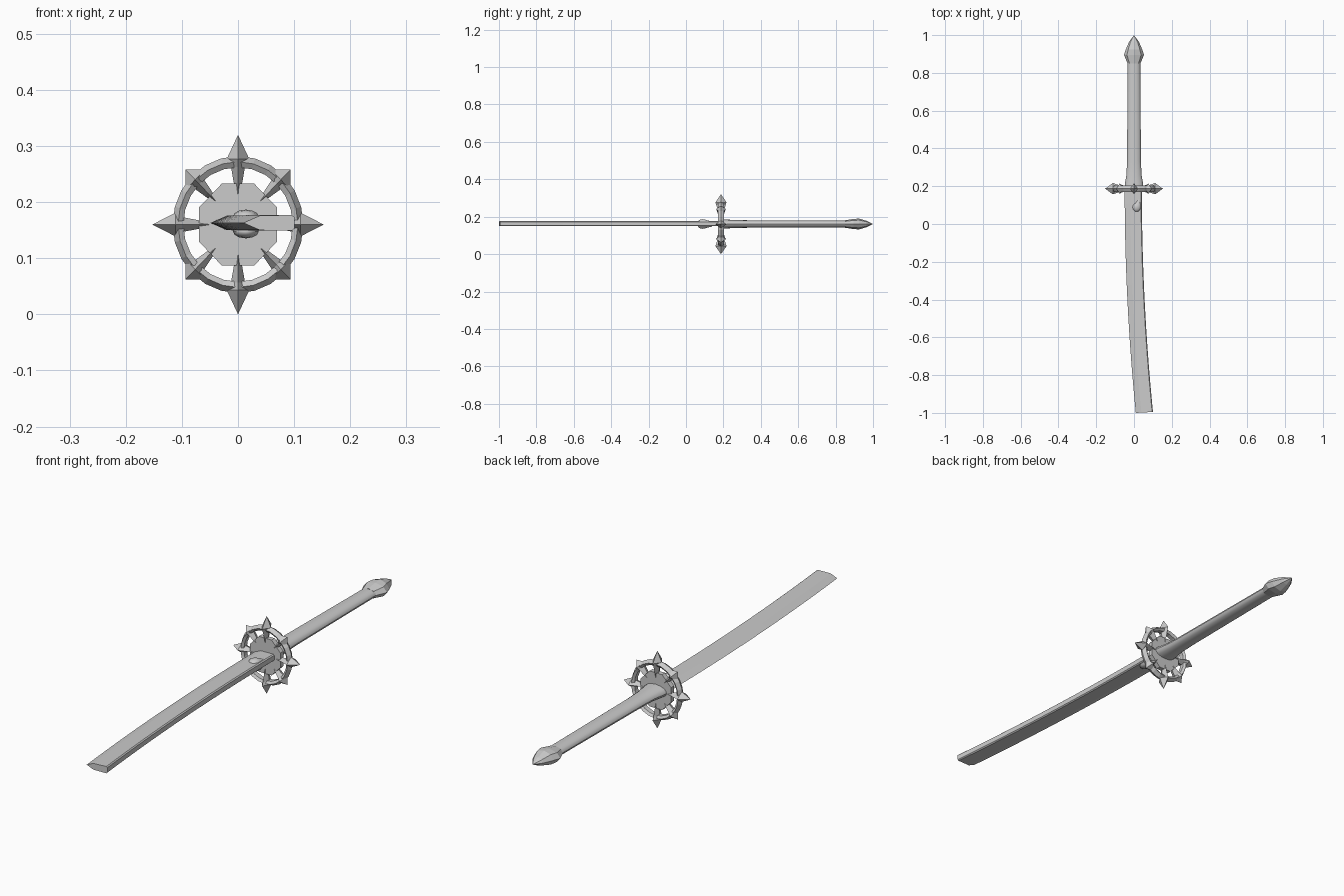
import bpy, bmesh, math
from mathutils import Matrix, Vector

if "Cube" in bpy.data.objects:
    bpy.data.objects.remove(bpy.data.objects["Cube"])

CZ = 0.161           # height of the sword axis
GUARD_Y = 0.187


def make(name, rings, caps=True, closed=False, smooth=None):
    """Skin a list of equal-length vertex rings into an object."""
    bm = bmesh.new()
    vs = [[bm.verts.new(p) for p in r] for r in rings]
    n = len(rings[0])
    for i in range(len(rings) if closed else len(rings) - 1):
        a, b = vs[i], vs[(i + 1) % len(rings)]
        for k in range(n):
            bm.faces.new((a[k], a[(k + 1) % n], b[(k + 1) % n], b[k]))
    if caps and not closed:
        bm.faces.new(vs[0])
        bm.faces.new(vs[-1])
    bmesh.ops.remove_doubles(bm, verts=bm.verts, dist=1e-5)
    bmesh.ops.recalc_face_normals(bm, faces=bm.faces)
    me = bpy.data.meshes.new(name)
    bm.to_mesh(me)
    bm.free()
    ob = bpy.data.objects.new(name, me)
    bpy.context.collection.objects.link(ob)
    if smooth:
        bpy.context.view_layer.objects.active = ob
        ob.select_set(True)
        bpy.ops.object.shade_smooth_by_angle(angle=math.radians(smooth))
        ob.select_set(False)
    return ob


def oval(y, rx, rz, n, cx=0.0):
    return [(cx + rx * math.cos(2 * math.pi * k / n), y,
             CZ + rz * math.sin(2 * math.pi * k / n)) for k in range(n)]


# Curved single-edged blade with a square-cut end
section = [(-1, 0), (-0.35, 0.013), (0.9, 0.014), (1, 0.010),
           (1, -0.010), (0.9, -0.014), (-0.35, -0.013)]
rings = []
for i in range(15):
    t = i / 14
    cx = -0.004 + 0.059 * t * t
    rings.append([(cx + 0.0455 * u, 0.19 - 1.185 * t - 0.005 * (0.5 - u / 2) * t, CZ + 0.002 + w)
                  for u, w in section])
make("blade", rings)

# Handle with flared collar, and faceted pommel
make("handle", [oval(y, rx, rz, 16) for y, rx, rz in
                [(0.19, 0.050, 0.025), (0.215, 0.048, 0.024), (0.26, 0.040, 0.021),
                 (0.33, 0.037, 0.020), (0.6, 0.035, 0.019), (0.88, 0.033, 0.018)]], smooth=40)
make("pommel", [oval(y, rx, rz, 8) for y, rx, rz in
                [(0.85, 0.034, 0.020), (0.895, 0.053, 0.027), (0.925, 0.043, 0.029),
                 (0.965, 0.026, 0.017), (1.0, 0, 0)]])

# Teardrop ornament on both faces of the blade
for side in (1, -1):
    rings = []
    for y, cx, r in [(0.064, 0.014, 0), (0.068, 0.014, 0.012), (0.078, 0.014, 0.020),
                     (0.09, 0.014, 0.023), (0.102, 0.016, 0.020), (0.112, 0.021, 0.013),
                     (0.125, 0.026, 0.007), (0.145, 0.024, 0)]:
        rings.append([(cx + r * math.cos(k * math.pi / 6), y,
                       CZ + side * 0.013 + 0.55 * r * math.sin(k * math.pi / 6)) for k in range(12)])
    make("ornament_top" if side > 0 else "ornament_bottom", rings, caps=False, smooth=40)

SX = 0.955           # the guard is slightly narrower than tall


def polar(r, a, y=0.0, tangent=0.0):
    x = r * math.sin(a) + tangent * math.cos(a)
    z = r * math.cos(a) - tangent * math.sin(a)
    return (x * SX, GUARD_Y + y, CZ - 0.001 + z)


# Guard centre plate: an octagon
make("guard_plate", [[polar(0.079, (k + 0.5) * math.pi / 4, y) for k in range(8)]
                     for y in (-0.010, 0.010)])

# Guard ring with a ridged section
make("guard_ring", [[polar(r, k * math.pi / 12, y) for r, y in
                     [(0.102, -0.010), (0.112, -0.017), (0.122, 0),
                      (0.112, 0.017), (0.102, 0.010)]] for k in range(24)], closed=True)

# Outer spikes, each with a tapering prong running in to the plate
for k in range(8):
    a = k * math.pi / 4
    big = k % 2 == 0
    if big:
        prof = [(0.160, 0, 0), (0.117, 0.021, 0.030), (0.103, 0.013, 0.025),
                (0.075, 0.008, 0.017), (0.054, 0.004, 0.011)]
    else:
        prof = [(0.139, 0, 0), (0.113, 0.026, 0.027), (0.102, 0.012, 0.022),
                (0.080, 0.008, 0.017), (0.060, 0.004, 0.011)]
    make(f"guard_spike_{k + 1}",
         [[polar(r, a, 0, w), polar(r, a, d), polar(r, a, 0, -w), polar(r, a, -d)]
          for r, w, d in prof])
